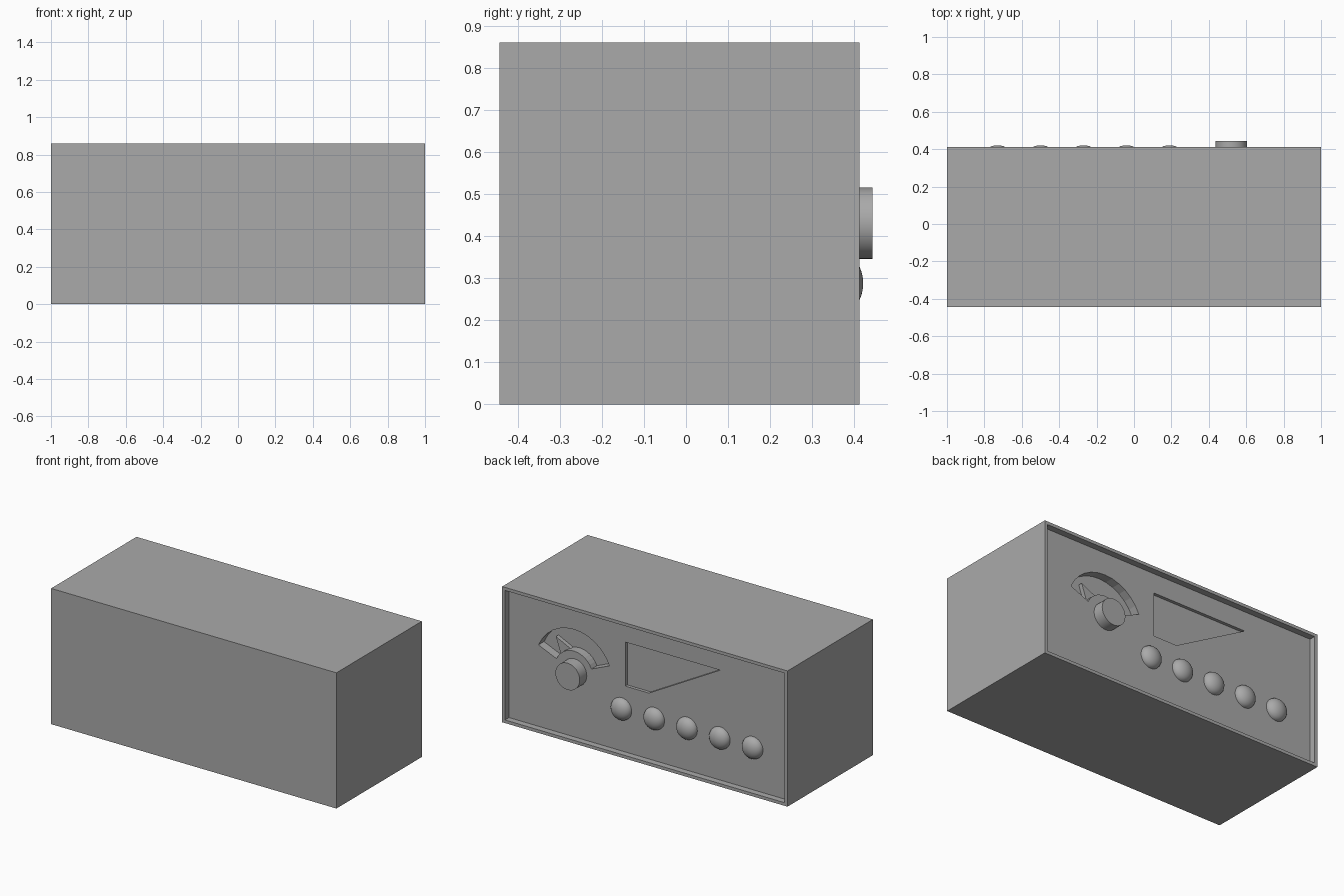
import bpy, bmesh
from math import sin, cos, radians, pi
from mathutils import Matrix

cube = bpy.data.objects.get("Cube")
if cube:
    bpy.data.objects.remove(cube, do_unlink=True)

# Single grey finish
grey = bpy.data.materials.new("plain_grey")
grey.use_nodes = True
grey.diffuse_color = (0.4, 0.4, 0.4, 1)
grey.node_tree.nodes["Principled BSDF"].inputs["Base Color"].default_value = (0.4, 0.4, 0.4, 1)

FRONT, REAR, PANEL = -0.443, 0.412, 0.372
HEIGHT, RIM = 0.86, 0.028
DIAL_X, DIAL_Z = 0.525, 0.43
SLOT_FLOOR = PANEL - 0.055


def finish(name, bm):
    bmesh.ops.recalc_face_normals(bm, faces=bm.faces)
    mesh = bpy.data.meshes.new(name)
    bm.to_mesh(mesh)
    bm.free()
    mesh.materials.append(grey)
    obj = bpy.data.objects.new(name, mesh)
    bpy.context.collection.objects.link(obj)
    return obj


def prism(name, outline, y0, y1):
    """Extrude an (x, z) outline along y."""
    bm = bmesh.new()
    face = bm.faces.new([bm.verts.new((x, y0, z)) for x, z in outline])
    new = bmesh.ops.extrude_face_region(bm, geom=[face])["geom"]
    moved = [v for v in new if isinstance(v, bmesh.types.BMVert)]
    bmesh.ops.translate(bm, verts=moved, vec=(0, y1 - y0, 0))
    return finish(name, bm)


def smooth(obj):
    bpy.ops.object.select_all(action='DESELECT')
    obj.select_set(True)
    bpy.context.view_layer.objects.active = obj
    bpy.ops.object.shade_smooth_by_angle(angle=radians(35))


def polar(radius, degrees):
    a = radians(degrees)
    return DIAL_X + radius * cos(a), DIAL_Z + radius * sin(a)


def cut(obj, outline, floor):
    """Sink a recess of the given outline into the rear panel."""
    cutter = prism("cutter", outline, floor, PANEL + 0.02)
    cutter.hide_render = True
    mod = obj.modifiers.new("recess", 'BOOLEAN')
    mod.operation, mod.solver, mod.object = 'DIFFERENCE', 'EXACT', cutter
    bpy.context.view_layer.objects.active = obj
    bpy.ops.object.modifier_apply(modifier=mod.name)
    bpy.data.objects.remove(cutter, do_unlink=True)


# Case with a rimmed, sunken rear panel
case = prism("case", [(-1, 0), (1, 0), (1, HEIGHT), (-1, HEIGHT)], FRONT, REAR)
bm = bmesh.new()
bm.from_mesh(case.data)
rear = max(bm.faces, key=lambda f: f.calc_center_median().y)
bmesh.ops.inset_region(bm, faces=[rear], thickness=RIM)
new = bmesh.ops.extrude_discrete_faces(bm, faces=[rear])["faces"][0]
bmesh.ops.translate(bm, verts=new.verts, vec=(0, PANEL - REAR, 0))
bm.to_mesh(case.data)
bm.free()

# Tapered window recess and curved dial slot
cut(case, [(0.165, 0.716), (-0.5, 0.716), (0, 0.437), (0.165, 0.437)], PANEL - 0.02)
steps = [23 + 134 * i / 12 for i in range(13)]
slot = [polar(0.27, a) for a in steps] + [polar(0.133, a) for a in reversed(steps)]
cut(case, slot, SLOT_FLOOR)

# Pointer inside the dial slot
prism("dial_pointer", [polar(0.13, 32), polar(0.228, 50), polar(0.13, 72)],
      SLOT_FLOOR - 0.005, PANEL - 0.029)

# Round tuning knob
rim = [(0.52 + 0.085 * cos(2 * pi * i / 32), DIAL_Z + 0.085 * sin(2 * pi * i / 32))
       for i in range(32)]
smooth(prism("tuning_knob", rim, PANEL - 0.005, 0.443))

# Row of domed buttons
for i in range(5):
    bm = bmesh.new()
    bmesh.ops.create_uvsphere(bm, u_segments=32, v_segments=16, radius=1)
    hidden = [v for v in bm.verts if v.co.z < -0.1]
    bmesh.ops.delete(bm, geom=hidden, context='VERTS')
    bmesh.ops.transform(bm, verts=bm.verts, matrix=Matrix.Translation(
        (0.19 - 0.23 * i, PANEL, 0.2875)) @ Matrix.Rotation(-pi / 2, 4, 'X')
        @ Matrix.Diagonal((0.07, 0.07, 0.049, 1)))
    smooth(finish(f"button_{i + 1}", bm))
